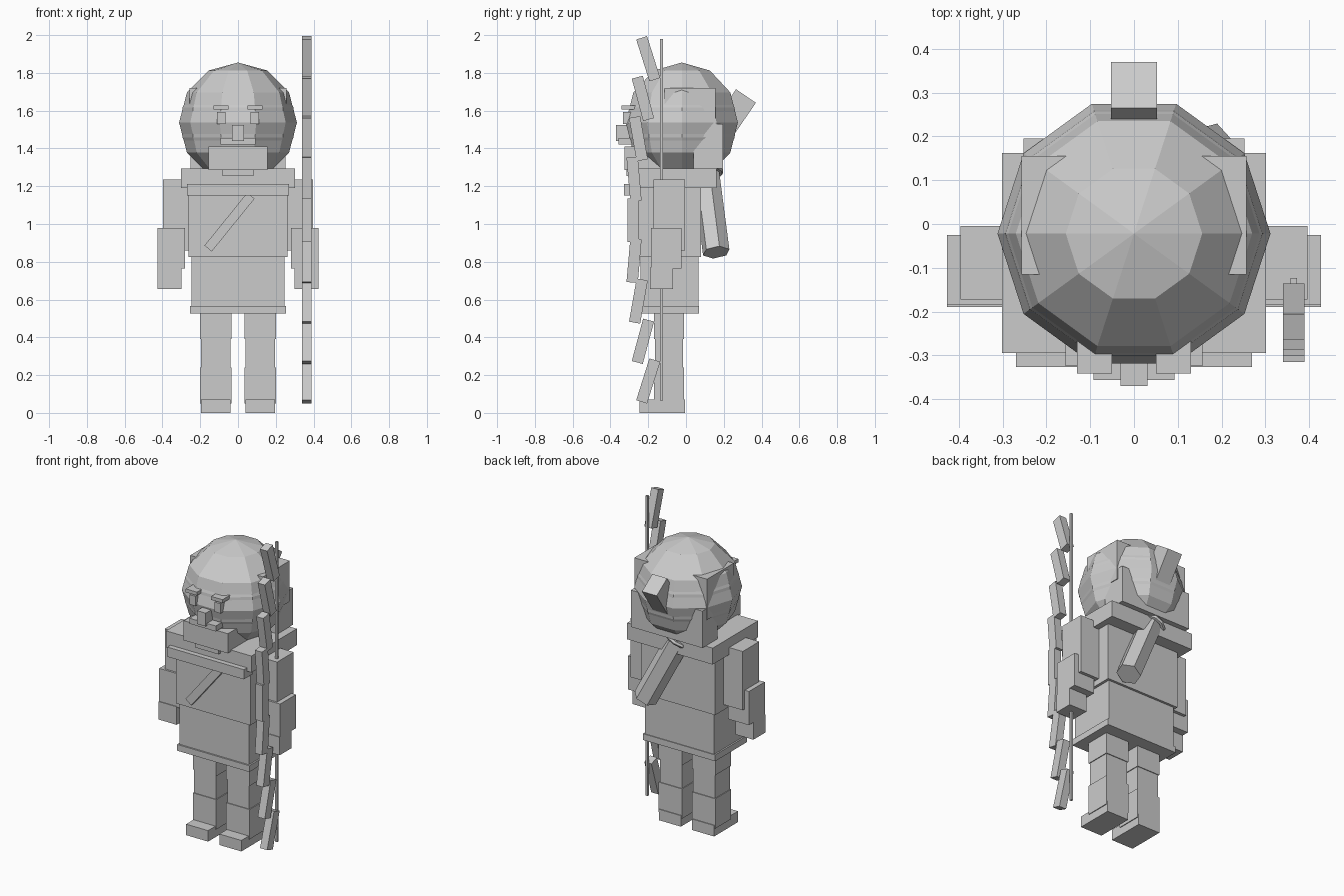
import bpy, math
from mathutils import Vector

if "Cube" in bpy.data.objects:
    bpy.data.objects.remove(bpy.data.objects["Cube"])

grey = bpy.data.materials.new("plain_grey")
grey.diffuse_color = (0.6, 0.6, 0.6, 1)
grey.use_nodes = True
grey.node_tree.nodes["Principled BSDF"].inputs["Base Color"].default_value = grey.diffuse_color


def finish(name):
    o = bpy.context.object
    o.name = name
    o.data.materials.append(grey)
    return o


def box(name, x, y, z):
    """Box from its (min, max) range on each axis."""
    r = (x, y, z)
    bpy.ops.mesh.primitive_cube_add(size=1, location=[(a + b) / 2 for a, b in r])
    bpy.context.object.scale = [abs(b - a) for a, b in r]
    return finish(name)


def tilted_box(name, centre, size, rot):
    bpy.ops.mesh.primitive_cube_add(size=1, location=centre, rotation=rot)
    bpy.context.object.scale = size
    return finish(name)


def pair(name, x, y, z):
    for side, s in (("left", -1), ("right", 1)):
        box(f"{side}_{name}", sorted((s * x[0], s * x[1])), y, z)


# Legs and feet
pair("thigh", (0.04, 0.195), (-0.165, -0.015), (0.24, 0.54))
pair("shin", (0.035, 0.20), (-0.17, -0.01), (0.05, 0.24))
pair("knee_cuff", (0.035, 0.20), (-0.17, -0.01), (0.39, 0.53))
pair("foot", (0.04, 0.195), (-0.245, -0.005), (0, 0.07))

# Tunic
box("skirt", (-0.245, 0.245), (-0.24, 0.065), (0.54, 0.83))
box("hem", (-0.255, 0.255), (-0.25, 0.07), (0.525, 0.565))
box("torso", (-0.262, 0.262), (-0.25, 0.08), (0.825, 1.2))
box("shoulder_collar", (-0.302, 0.302), (-0.295, 0.162), (1.19, 1.295))
box("collar_trim", (-0.27, 0.27), (-0.327, -0.24), (1.15, 1.212))
tilted_box("chest_strap", (-0.045, -0.255, 1.01), (0.05, 0.04, 0.36),
           (0, math.radians(39), 0))

# Arms
pair("upper_arm", (0.255, 0.397), (-0.172, -0.005), (0.86, 1.235))
pair("forearm", (0.28, 0.427), (-0.185, -0.025), (0.765, 0.98))
pair("hand", (0.30, 0.427), (-0.19, -0.07), (0.655, 0.77))

# Head: a coarse hair shell over a slightly smaller, finer head
for name, rings, r in (("hair_shell", 6, 0.312), ("head", 12, 0.304)):
    bpy.ops.mesh.primitive_uv_sphere_add(
        segments=10, ring_count=rings, radius=r,
        location=(0, -0.022, 1.537), rotation=(0, 0, math.pi / 2))
    bpy.context.object.scale.z = 0.318 / r if rings == 6 else 1
    finish(name)

# Hair blocks and tied tail
pair("side_hair", (0.14, 0.257), (-0.115, 0.155), (1.46, 1.72))
box("back_hair", (-0.252, 0.252), (0.04, 0.195), (1.295, 1.53))
pair("upper_back_hair", (0.14, 0.25), (0.02, 0.155), (1.40, 1.6))
tilted_box("hair_tail", (0, 0.2575, 1.59), (0.104, 0.127, 0.212),
           (math.radians(-34.4), 0, 0))

# Face
pair("eye", (0.067, 0.11), (-0.333, -0.26), (1.53, 1.592))
pair("brow", (0.05, 0.13), (-0.342, -0.25), (1.605, 1.627))
box("nose", (-0.031, 0.031), (-0.37, -0.28), (1.44, 1.525))
box("moustache", (-0.093, 0.093), (-0.357, -0.25), (1.42, 1.455))
box("beard", (-0.156, 0.156), (-0.325, -0.1), (1.285, 1.41))
box("beard_tip", (-0.083, 0.083), (-0.315, -0.2), (1.255, 1.3))

# Quiver on the back, with a round rim
bottom, top = Vector((0.175, 0.16, 0.85)), Vector((-0.03, 0.105, 1.27))
axis = top - bottom
rot = axis.to_track_quat('Z', 'Y').to_euler()
bpy.ops.mesh.primitive_cylinder_add(vertices=6, radius=0.073, depth=axis.length,
                                    location=(top + bottom) / 2, rotation=rot)
finish("quiver")
bpy.ops.mesh.primitive_torus_add(major_segments=12, minor_segments=6,
                                 major_radius=0.08, minor_radius=0.014,
                                 location=top, rotation=rot)
finish("quiver_rim")

# Bow limbs: stepped segments mirrored above and below the grip
box("bow_grip", (0.34, 0.39), (-0.31, -0.25), (0.905, 1.135))
limbs = ((0.216, -0.275, 5), (0.43, -0.252, 10), (0.643, -0.228, 15), (0.853, -0.2, 17.5))
for i, (dz, y, tilt) in enumerate(limbs):
    for s, part in ((1, "upper"), (-1, "lower")):
        tilted_box(f"{part}_bow_limb_{i + 1}", (0.365, y, 1.022 + s * dz),
                   (0.05, 0.06, 0.232), (s * math.radians(tilt), 0, 0))
box("bow_string", (0.358, 0.372), (-0.137, -0.123), (0.065, 1.98))
